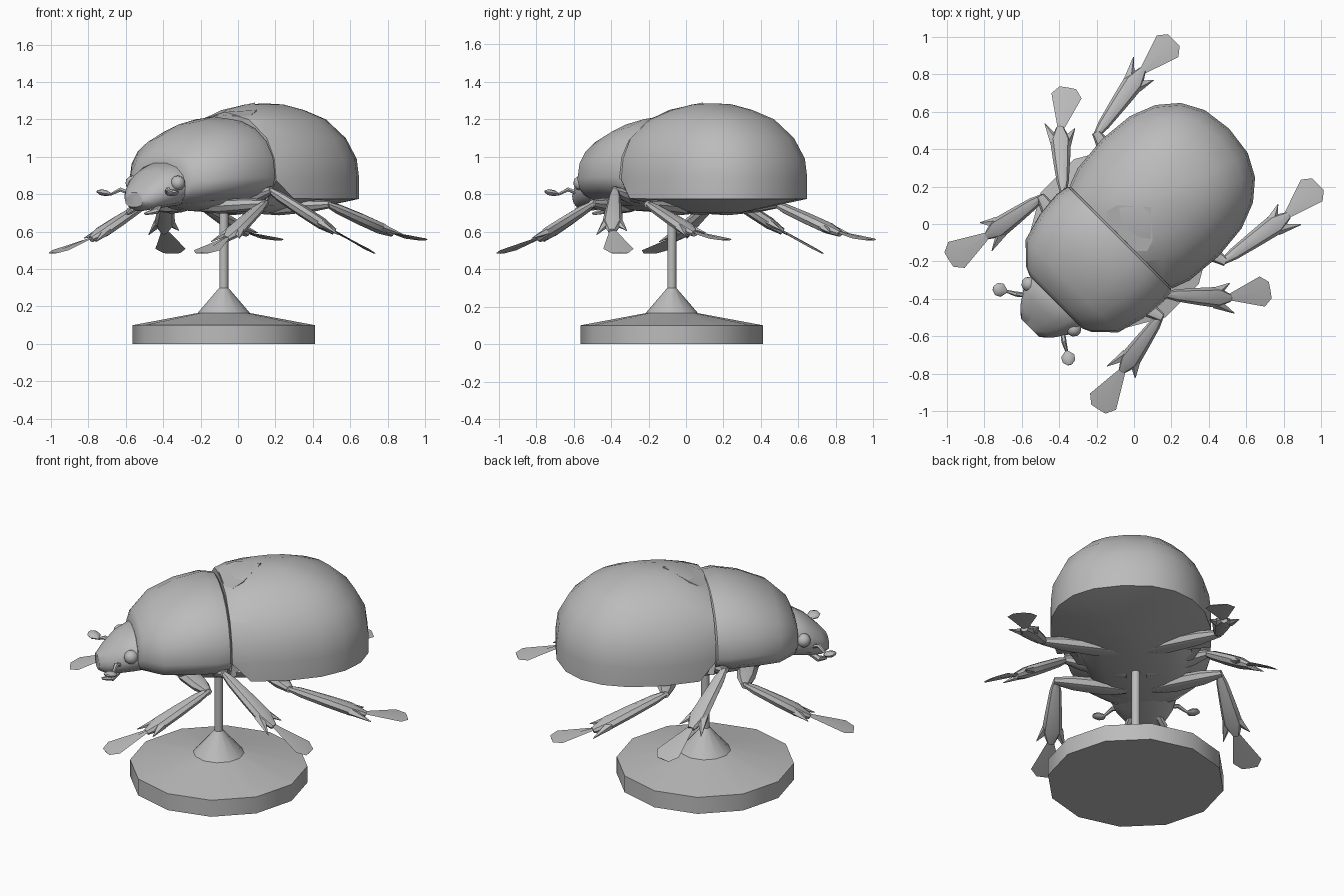
import bpy, bmesh, math
from mathutils import Vector, Matrix

if "Cube" in bpy.data.objects:
    bpy.data.objects.remove(bpy.data.objects["Cube"], do_unlink=True)

grey = bpy.data.materials.new("plain grey")
grey.use_nodes = True
grey.diffuse_color = (0.5, 0.5, 0.5, 1)
grey.node_tree.nodes["Principled BSDF"].inputs["Base Color"].default_value = (0.5, 0.5, 0.5, 1)

# The insect is built facing -y, then turned to face the front right corner
TURN = Matrix.Rotation(-math.pi / 4, 4, "Z")


def finish(name, bm, turn=True, angle=40):
    bmesh.ops.recalc_face_normals(bm, faces=bm.faces)
    if turn:
        bm.transform(TURN)
    mesh = bpy.data.meshes.new(name)
    bm.to_mesh(mesh)
    bm.free()
    mesh.materials.append(grey)
    obj = bpy.data.objects.new(name, mesh)
    bpy.context.collection.objects.link(obj)
    bpy.ops.object.select_all(action="DESELECT")
    obj.select_set(True)
    bpy.context.view_layer.objects.active = obj
    bpy.ops.object.shade_smooth_by_angle(angle=math.radians(angle))
    return obj


def loft(rings, bm=None):
    """Skin a list of equal point rings and cap both ends."""
    bm = bm or bmesh.new()
    loops = [[bm.verts.new(p) for p in ring] for ring in rings]
    n = len(loops[0])
    for a, b in zip(loops, loops[1:]):
        for i in range(n):
            j = (i + 1) % n
            bm.faces.new((a[i], a[j], b[j], b[i]))
    bm.faces.new(loops[0])
    bm.faces.new(loops[-1])
    return bm


def oval(n, power=2.0):
    """Unit superellipse points."""
    pts = []
    for i in range(n):
        t = 2 * math.pi * i / n
        c, s = math.cos(t), math.sin(t)
        pts.append((math.copysign(abs(c) ** (2 / power), c),
                    math.copysign(abs(s) ** (2 / power), s)))
    return pts


def shell(name, stations, n=20, power=2.2):
    """Body part along y: each station is y, half width, top, middle, bottom."""
    rings = []
    for y, w, top, mid, low in stations:
        rings.append([(w * a, y, mid + b * (top - mid if b > 0 else mid - low))
                      for a, b in oval(n, power)])
    return finish(name, loft(rings))


def limb(bm, path, sizes, n=8):
    """Tapering limb along a path: each size is half width, half thickness."""
    path = [Vector(p) for p in path]
    along = (path[-1] - path[0]).normalized()
    side = along.cross(Vector((0, 0, 1))).normalized()
    up = side.cross(along)
    rings = [[p + side * (w * a) + up * (t * b) for a, b in oval(n)]
             for p, (w, t) in zip(path, sizes)]
    return loft(rings, bm)


def between(a, b, steps):
    a, b = Vector(a), Vector(b)
    return [a.lerp(b, t) for t in steps]


# Round stand
stand = [(0.488, 0), (0.488, 0.1), (0.14, 0.165), (0.024, 0.3), (0.024, 0.72)]
finish("stand", loft([[(-0.076 + r * a, -0.076 + r * b, z) for a, b in oval(12)]
                      for r, z in stand]), turn=False, angle=32)

# Domed wing cases with the belly, cut flat where they meet the thorax
dome = [(0.3, 0.7), (1, 0.775), (1, 0.89), (0.975, 0.99), (0.86, 1.1),
        (0.65, 1.2), (0.42, 1.25), (0.2, 1.28), (0.03, 1.285)]
wings = loft([[(0.442 * r * a, 0.2 + (0.52 if b > 0 else 0.55) * r * b, z)
               for a, b in oval(20, 2.35)] for r, z in dome])
cut = bmesh.ops.bisect_plane(wings, geom=wings.verts[:] + wings.edges[:] + wings.faces[:],
                             plane_co=(0, -0.1, 0), plane_no=(0, 1, 0), clear_inner=True)
bmesh.ops.holes_fill(wings, edges=[e for e in cut["geom_cut"]
                                   if isinstance(e, bmesh.types.BMEdge)], sides=0)
for v in wings.verts:
    if v.co.y < 0 and 0.76 < v.co.z < 0.8:
        v.co.z -= v.co.y
finish("wing_cases", wings)

# Small shield plate between the wing cases
half = [(0, 0.127, 1.29), (0.134, 0.007, 1.25), (0.163, -0.09, 1.205)]
outline = half + [(0, -0.1, 1.24)] + [(-x, y, z) for x, y, z in reversed(half[1:])]
finish("shield_plate", loft([[(x, y, z - d) for x, y, z in outline] for d in (0.03, 0)]))

# Thorax, underside and head
shell("thorax", [(-0.59, 0.2, 0.98, 0.87, 0.77), (-0.57, 0.245, 1.03, 0.87, 0.75),
                 (-0.47, 0.35, 1.12, 0.88, 0.74), (-0.32, 0.392, 1.185, 0.89, 0.74),
                 (-0.18, 0.405, 1.215, 0.89, 0.74), (-0.11, 0.392, 1.205, 0.89, 0.76),
                 (-0.07, 0.33, 1.15, 0.89, 0.8)])
shell("underside", [(-0.5, 0.14, 0.82, 0.78, 0.74), (-0.35, 0.26, 0.85, 0.78, 0.71),
                    (0.1, 0.34, 0.85, 0.79, 0.69), (0.3, 0.25, 0.85, 0.79, 0.7)], n=12)
shell("head", [(-0.5, 0.19, 0.96, 0.85, 0.74), (-0.59, 0.192, 0.97, 0.84, 0.73),
               (-0.67, 0.168, 0.925, 0.82, 0.72), (-0.74, 0.12, 0.86, 0.79, 0.71),
               (-0.785, 0.07, 0.81, 0.77, 0.73)], n=14)

# Legs: hip, knee, ankle and toe tip
legs = {
    "front": ((0.07, -0.34, 0.73), (0.45, -0.25, 0.75), (0.51, -0.6, 0.56), (0.565, -0.835, 0.485)),
    "middle": ((0.05, -0.15, 0.72), (0.39, -0.145, 0.82), (0.645, 0.085, 0.6), (0.765, 0.265, 0.485)),
    "hind": ((0.05, 0.1, 0.72), (0.48, 0.2, 0.745), (0.55, 0.615, 0.59), (0.545, 0.845, 0.555)),
}
for side_name, s in (("left", 1), ("right", -1)):
    flip = lambda p: Vector((s * p[0], p[1], p[2]))
    for leg_name, joints in legs.items():
        hip, knee, ankle, toe = map(flip, joints)
        bm = bmesh.new()
        # Upper leg
        limb(bm, between(hip, knee, (0, 0.3, 0.75, 1.03)),
             [(0.03, 0.025), (0.06, 0.04), (0.05, 0.035), (0.022, 0.02)])
        # Lower leg, flaring toward the ankle
        limb(bm, between(knee, ankle, (-0.03, 0.15, 0.5, 0.8, 1)),
             [(0.015, 0.015), (0.032, 0.027), (0.046, 0.032), (0.056, 0.032), (0.02, 0.018)])
        # Spurs at the end of the lower leg
        along = (ankle - knee).normalized()
        out = along.cross(Vector((0, 0, 1))).normalized()
        for k in (-1, 1):
            root = ankle - along * 0.09 + out * (k * 0.03)
            tip = ankle + along * (0.01 + 0.02 * k * s) + out * (k * 0.08)
            limb(bm, [root, tip], [(0.032, 0.022), (0.002, 0.002)], n=5)
        # Flat fan-shaped foot
        limb(bm, between(ankle - along * 0.03, toe, (0, 0.82, 1)),
             [(0.01, 0.006), (0.082, 0.003), (0.045, 0.003)], n=4)
        finish(f"{leg_name}_leg_{side_name}", bm, angle=35)

    # Antenna with a club at the end
    bm = bmesh.new()
    path = [flip(p) for p in ((0.13, -0.67, 0.8), (0.18, -0.71, 0.825), (0.225, -0.735, 0.8))]
    limb(bm, path, [(0.012, 0.012), (0.014, 0.012), (0.008, 0.008)], n=6)
    club = between(path[-1], flip((0.29, -0.775, 0.815)), (0, 0.35, 0.75, 1))
    limb(bm, club, [(0.008, 0.006), (0.036, 0.016), (0.034, 0.016), (0.012, 0.006)])
    finish(f"antenna_{side_name}", bm)

    # Eye and mouth feeler
    bm = bmesh.new()
    bmesh.ops.create_icosphere(bm, subdivisions=2, radius=0.04, matrix=Matrix.Translation(
        flip((0.17, -0.625, 0.86))))
    finish(f"eye_{side_name}", bm)
    bm = bmesh.new()
    limb(bm, [flip(p) for p in ((0.07, -0.66, 0.75), (0.1, -0.72, 0.71), (0.07, -0.77, 0.695))],
         [(0.02, 0.015), (0.022, 0.018), (0.01, 0.008)], n=6)
    finish(f"mouth_feeler_{side_name}", bm)
